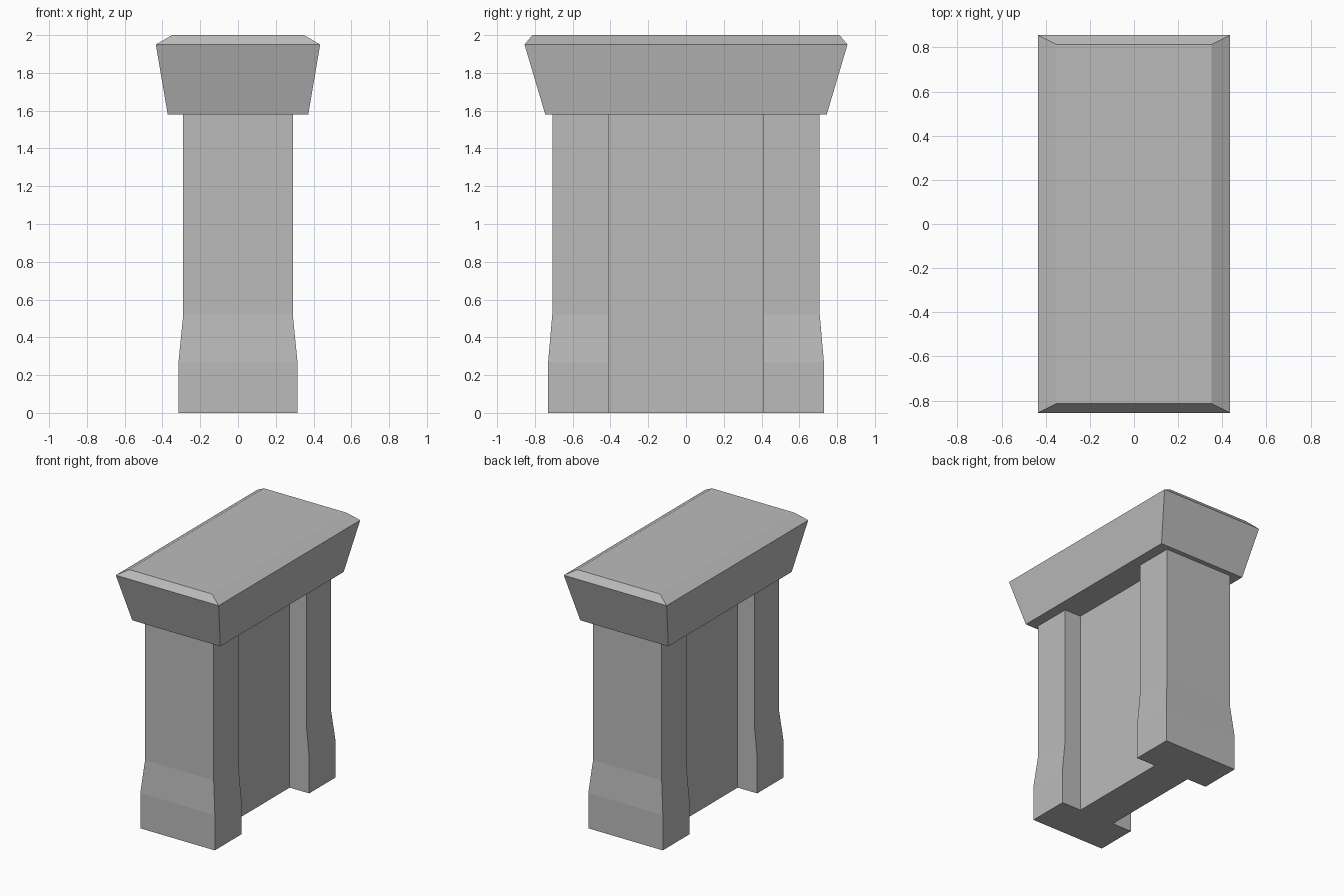
import bpy
import bmesh

if "Cube" in bpy.data.objects:
    bpy.data.objects.remove(bpy.data.objects["Cube"], do_unlink=True)

stone = bpy.data.materials.new("grey_stone")
stone.use_nodes = True
grey = (0.5, 0.5, 0.5, 1)
stone.diffuse_color = grey
stone.node_tree.nodes["Principled BSDF"].inputs["Base Color"].default_value = grey


def loft(name, rings):
    """Stack matching outlines [(z, [(x, y), ...])] into a closed solid."""
    bm = bmesh.new()
    loops = [[bm.verts.new((x, y, z)) for x, y in outline] for z, outline in rings]
    for low, high in zip(loops, loops[1:]):
        for i in range(len(low)):
            j = (i + 1) % len(low)
            bm.faces.new((low[i], low[j], high[j], high[i]))
    bm.faces.new(loops[0][::-1])
    bm.faces.new(loops[-1])
    bmesh.ops.recalc_face_normals(bm, faces=bm.faces)
    mesh = bpy.data.meshes.new(name)
    bm.to_mesh(mesh)
    bm.free()
    mesh.materials.append(stone)
    obj = bpy.data.objects.new(name, mesh)
    bpy.context.collection.objects.link(obj)
    return obj


def rectangle(x, y):
    return [(-x, -y), (x, -y), (x, y), (-x, y)]


def h_outline(x, y, web=0.15, inner=0.41):
    """Two wide piers joined by a thinner wall."""
    right = [(x, -y), (x, -inner), (web, -inner), (web, inner), (x, inner), (x, y)]
    return right + [(-px, -py) for px, py in right]


# Piers with flared feet and recessed wall between them
loft("pier_wall", [
    (0, h_outline(0.315, 0.73)),
    (0.27, h_outline(0.315, 0.73)),
    (0.52, h_outline(0.29, 0.708)),
    (1.58, h_outline(0.29, 0.708)),
])

# Flared capstone with chamfered top
loft("capstone", [
    (1.58, rectangle(0.372, 0.745)),
    (1.95, rectangle(0.435, 0.855)),
    (2.0, rectangle(0.35, 0.813)),
])
